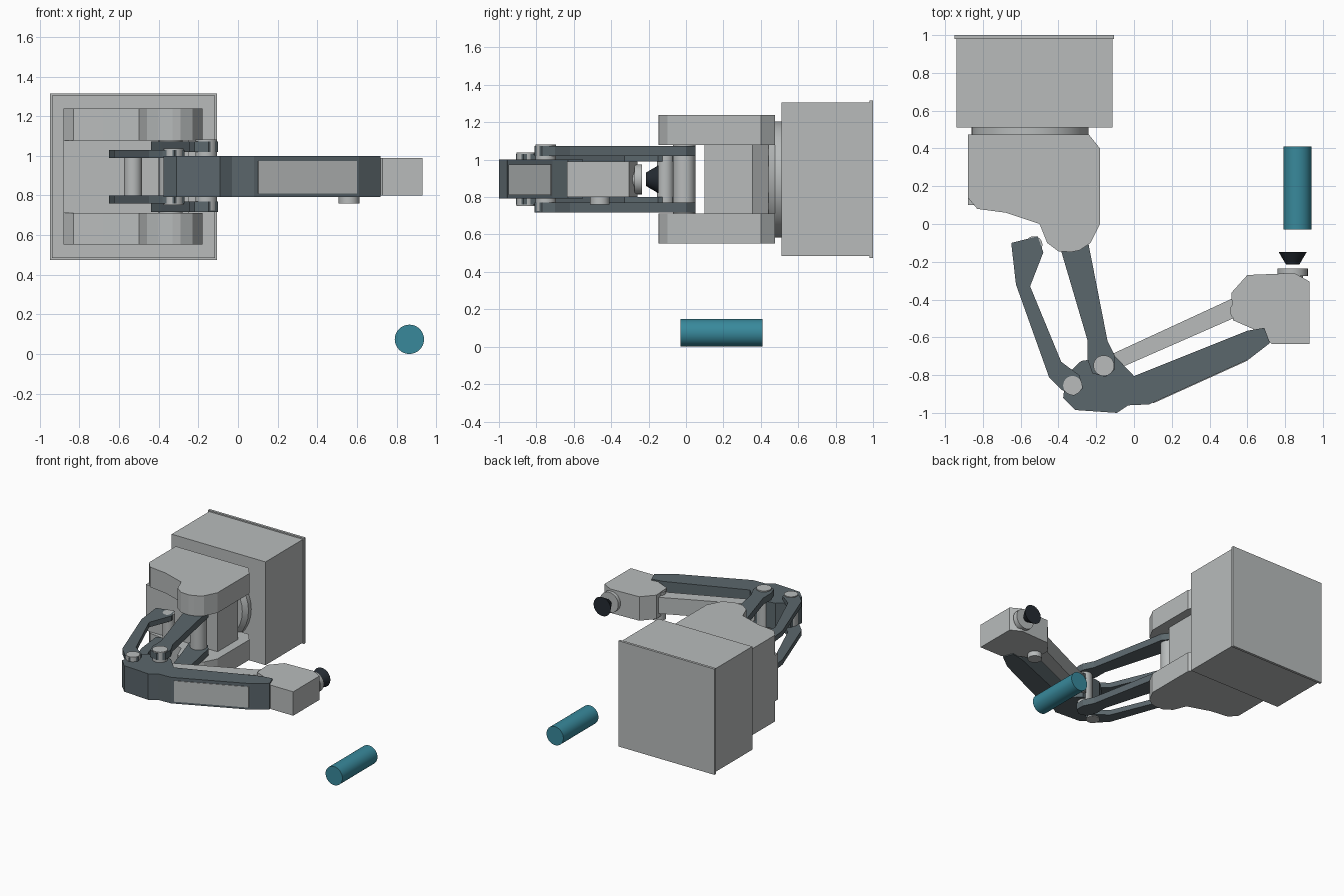
import bpy, bmesh, math
from mathutils import Matrix, Vector

if "Cube" in bpy.data.objects:
    bpy.data.objects.remove(bpy.data.objects["Cube"])


def material(name, rgb):
    m = bpy.data.materials.new(name)
    m.diffuse_color = (*rgb, 1)
    m.use_nodes = True
    m.node_tree.nodes["Principled BSDF"].inputs["Base Color"].default_value = m.diffuse_color
    return m


GREY = material("light_grey", (0.48, 0.50, 0.50))
DARK = material("slate_grey", (0.105, 0.135, 0.15))
BLACK = material("black_rubber", (0.018, 0.024, 0.032))
TEAL = material("teal", (0.04, 0.25, 0.33))
MID = 0.895  # height of the symmetry plane


def finish(bm, name, mat):
    bmesh.ops.recalc_face_normals(bm, faces=bm.faces)
    me = bpy.data.meshes.new(name)
    bm.to_mesh(me)
    bm.free()
    me.materials.append(mat)
    ob = bpy.data.objects.new(name, me)
    bpy.context.collection.objects.link(ob)
    return ob


def plate(name, mat, outline, z0, z1):
    """Flat outline in plan, extruded from z0 to z1."""
    bm = bmesh.new()
    face = bm.faces.new([bm.verts.new((x, y, z0)) for x, y in outline])
    top = bmesh.ops.extrude_face_region(bm, geom=[face])["geom"]
    bmesh.ops.translate(bm, vec=(0, 0, z1 - z0),
                        verts=[v for v in top if isinstance(v, bmesh.types.BMVert)])
    return finish(bm, name, mat)


def box(name, mat, x0, x1, y0, y1, z0, z1):
    return plate(name, mat, [(x0, y0), (x1, y0), (x1, y1), (x0, y1)], z0, z1)


def rod(name, mat, a, b, r0, r1=None, sides=32):
    """Round part from point a to point b, optionally tapered."""
    a, b = Vector(a), Vector(b)
    turn = (b - a).to_track_quat('Z', 'Y').to_matrix().to_4x4()
    bm = bmesh.new()
    bmesh.ops.create_cone(bm, cap_ends=True, segments=sides, radius1=r0,
                          radius2=r0 if r1 is None else r1, depth=(b - a).length,
                          matrix=Matrix.Translation((a + b) / 2) @ turn)
    for f in bm.faces:
        f.smooth = len(f.verts) == 4
    return finish(bm, name, mat)


def pin(name, x, y, r, z0, z1):
    return rod(name, GREY, (x, y, z0), (x, y, z1), r)


def pair(name, mat, outline, inner, outer):
    """Two plates mirrored about the symmetry plane."""
    plate(name + "_upper", mat, outline, MID + inner, MID + outer)
    plate(name + "_lower", mat, outline, MID - outer, MID - inner)


# Base housing with its mounting flange and turntable
box("base_housing", GREY, -0.94, -0.115, 0.51, 0.98, 0.485, 1.305)
box("mounting_flange", GREY, -0.95, -0.107, 0.98, 1.0, 0.475, 1.315)
rod("turntable", GREY, (-0.55, 0.475, MID), (-0.55, 0.51, MID), 0.31)
rod("turntable_taper", GREY, (-0.55, 0.44, MID), (-0.55, 0.475, MID), 0.28, 0.31)

# Shoulder bracket: two cheeks and a connecting block
pair("shoulder_cheek", GREY,
     [(-0.88, 0.475), (-0.24, 0.475), (-0.18, 0.40), (-0.18, 0.0), (-0.23, -0.10),
      (-0.29, -0.14), (-0.33, -0.148), (-0.40, -0.145), (-0.46, -0.10), (-0.50, 0.0),
      (-0.68, 0.06), (-0.83, 0.08), (-0.88, 0.14)], 0.183, 0.343)
plate("shoulder_block", GREY,
      [(-0.88, 0.10), (-0.25, 0.10), (-0.25, 0.355), (-0.31, 0.44), (-0.88, 0.44)],
      0.712, 1.078)
pin("shoulder_pin", -0.34, -0.01, 0.06, 0.555, 1.10)

# Lower arm
pair("lower_arm", DARK,
     [(-0.44, 0.02), (-0.39, 0.05), (-0.30, 0.05), (-0.26, 0.0), (-0.24, -0.11),
      (-0.14, -0.62), (-0.10, -0.70), (-0.10, -0.77), (-0.15, -0.81), (-0.22, -0.79),
      (-0.245, -0.72), (-0.245, -0.62), (-0.385, -0.145)], 0.125, 0.178)
pin("elbow_pin", -0.16, -0.75, 0.055, 0.725, 1.082)

# Cranked linkage beside the lower arm
pair("linkage", DARK,
     [(-0.65, -0.10), (-0.51, -0.065), (-0.48, -0.15), (-0.55, -0.33), (-0.385, -0.73),
      (-0.29, -0.80), (-0.27, -0.87), (-0.32, -0.91), (-0.38, -0.88), (-0.45, -0.81),
      (-0.625, -0.32)], 0.095, 0.135)
pin("linkage_rear_pin", -0.53, -0.11, 0.045, 0.77, 1.03)
pin("linkage_front_pin", -0.325, -0.855, 0.05, 0.753, 1.037)

# Upper arm
plate("upper_arm", DARK,
      [(-0.375, -0.92), (-0.31, -0.985), (-0.09, -1.0), (-0.03, -0.96), (0.08, -0.955),
       (0.61, -0.715), (0.72, -0.63), (0.69, -0.55), (0.60, -0.565), (0.0, -0.805),
       (-0.10, -0.70), (-0.28, -0.725), (-0.36, -0.80)], 0.793, 1.0)

# Pale panel on the outer face of the upper arm
p, q = Vector((0.08, -0.955)), Vector((0.61, -0.715))
along = (q - p).normalized()
out = Vector((along.y, -along.x)) * 0.004
s, e = p.lerp(q, 0.04), p.lerp(q, 0.98)
plate("arm_panel", GREY, [s + out, e + out, e - out, s - out], 0.81, 0.975)

# Straight tie rod from elbow to wrist
plate("tie_rod", GREY,
      [(-0.12, -0.69), (-0.08, -0.765), (0.57, -0.48), (0.53, -0.39)], 0.83, 0.96)

# Wrist housing
plate("wrist_housing", GREY,
      [(0.60, -0.27), (0.85, -0.26), (0.93, -0.305), (0.93, -0.635), (0.73, -0.635),
       (0.64, -0.56), (0.525, -0.51), (0.515, -0.365)], 0.80, 0.99)
pin("wrist_pin", 0.56, -0.46, 0.052, 0.76, 0.985)
rod("tool_flange", GREY, (0.84, -0.275, MID), (0.84, -0.235, MID), 0.08)
rod("tool_neck", GREY, (0.84, -0.29, MID), (0.84, -0.26, MID), 0.055)

# Suction cup tool
rod("suction_cup", BLACK, (0.84, -0.215, MID), (0.84, -0.147, MID), 0.035, 0.075)

# Workpiece lying on the ground
rod("workpiece", TEAL, (0.865, -0.03, 0.074), (0.865, 0.41, 0.074), 0.074)
